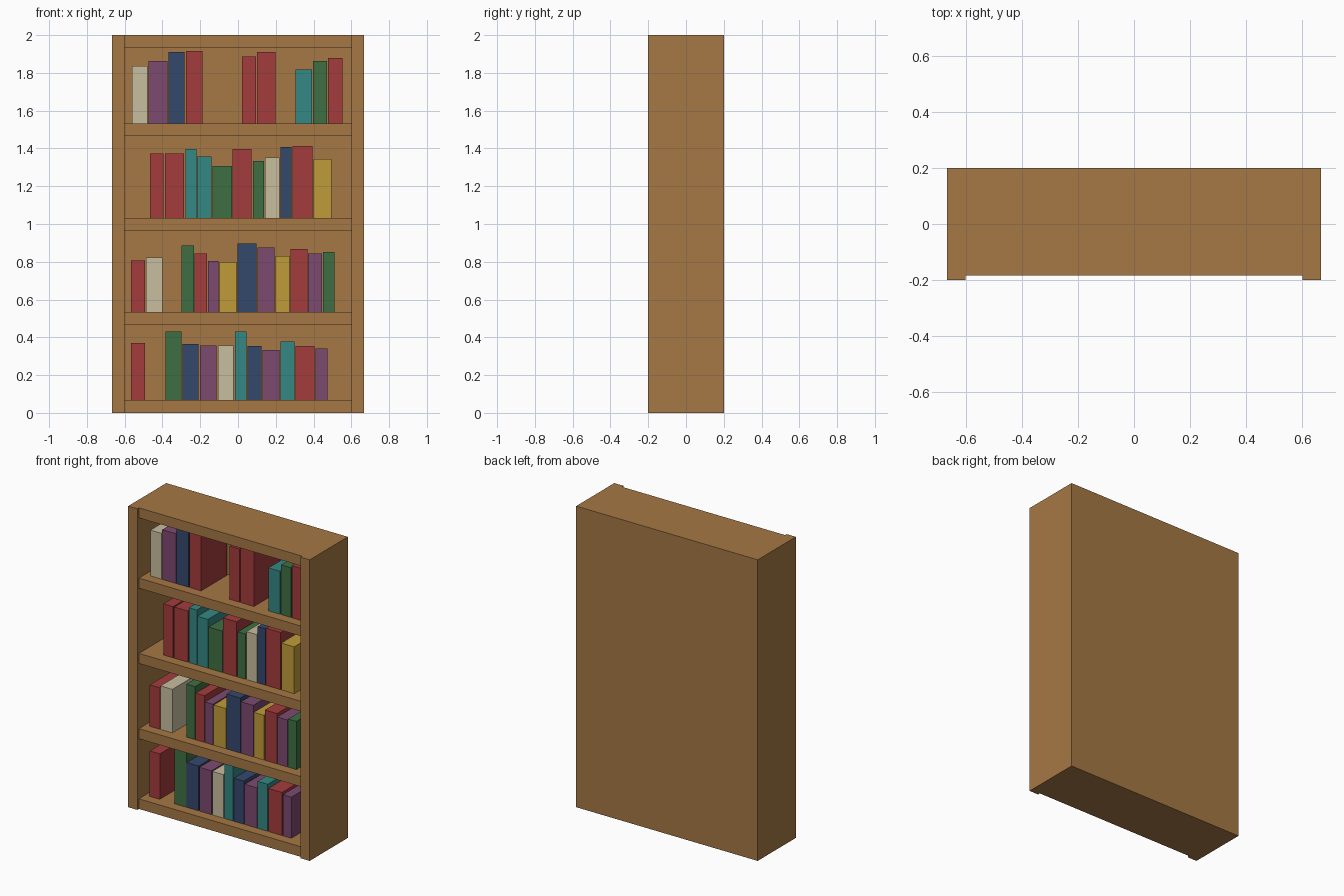
import bpy, bmesh
from mathutils import Vector

if "Cube" in bpy.data.objects:
    bpy.data.objects.remove(bpy.data.objects["Cube"])


def material(name, hex_code):
    """Flat material from an sRGB hex colour, stored as linear."""
    rgb = [int(hex_code[i:i + 2], 16) / 255 for i in (0, 2, 4)]
    lin = [c / 12.92 if c <= 0.04045 else ((c + 0.055) / 1.055) ** 2.4 for c in rgb]
    m = bpy.data.materials.new(name)
    m.diffuse_color = (*lin, 1)
    m.use_nodes = True
    m.node_tree.nodes["Principled BSDF"].inputs["Base Color"].default_value = m.diffuse_color
    return m


MATS = {n: material(n, h) for n, h in {
    "wood": "A67845", "cream": "C8BEA0", "purple": "7D4A70", "navy": "34486C",
    "red": "A43C3C", "teal": "348884", "green": "3F6F43", "yellow": "C09C38"}.items()}


def box(name, lo, hi, mat):
    """Axis-aligned box between two corners."""
    lo, hi = Vector(lo), Vector(hi)
    bm = bmesh.new()
    bmesh.ops.create_cube(bm, size=1)
    bmesh.ops.scale(bm, vec=hi - lo, verts=bm.verts)
    me = bpy.data.meshes.new(name)
    bm.to_mesh(me)
    bm.free()
    me.materials.append(MATS[mat])
    ob = bpy.data.objects.new(name, me)
    ob.location = (lo + hi) / 2
    bpy.context.collection.objects.link(ob)
    return ob


W, IN, D, H, T = 0.667, 0.6, 0.2, 2.0, 0.067
BACK = 0.167            # front face of the back panel
BOOK_Y = (-0.117, 0.157)

# Carcass: two sides, back panel, and boards set slightly back from the front
box("side_left", (-W, -D, 0), (-IN, D, H), "wood")
box("side_right", (IN, -D, 0), (W, D, H), "wood")
box("back_panel", (-IN, BACK, 0), (IN, D, H), "wood")
SHELF_TOPS = [T, 0.533, 1.033, 1.533]
for i, z in enumerate(SHELF_TOPS + [H]):
    name = "top_board" if z == H else f"shelf_{i + 1}"
    box(name, (-IN, -0.183, z - T), (IN, BACK, z), "wood")

# Books per shelf, bottom to top: colour, left, right, height
ROWS = [
    [("red", -.567, -.493, .302), ("green", -.385, -.298, .363), ("navy", -.295, -.208, .297),
     ("purple", -.202, -.113, .291), ("cream", -.107, -.023, .289), ("teal", -.017, .046, .365),
     ("navy", .051, .125, .286), ("purple", .131, .220, .267), ("teal", .226, .300, .312),
     ("red", .305, .405, .286), ("purple", .411, .474, .273)],
    [("red", -.567, -.493, .275), ("cream", -.488, -.401, .289), ("green", -.298, -.234, .352),
     ("red", -.229, -.165, .310), ("purple", -.160, -.102, .270), ("yellow", -.097, -.007, .267),
     ("navy", -.002, .099, .365), ("purple", .104, .194, .342), ("yellow", .199, .273, .297),
     ("red", .279, .368, .334), ("purple", .371, .445, .312), ("green", .450, .511, .320)],
    [("red", -.467, -.395, .340), ("red", -.387, -.287, .340), ("teal", -.279, -.221, .364),
     ("teal", -.216, -.139, .324), ("green", -.134, -.033, .274), ("red", -.028, .072, .364),
     ("green", .080, .138, .300), ("cream", .144, .220, .319), ("navy", .226, .284, .374),
     ("red", .289, .395, .380), ("yellow", .400, .495, .311)],
    [("cream", -.562, -.480, .304), ("purple", -.475, -.374, .330), ("navy", -.369, -.282, .378),
     ("red", -.276, -.189, .383), ("red", .020, .094, .354), ("red", .101, .199, .378),
     ("teal", .305, .392, .285), ("green", .397, .471, .330), ("red", .477, .553, .346)],
]
for r, (z, row) in enumerate(zip(SHELF_TOPS, ROWS), 1):
    for b, (col, x0, x1, h) in enumerate(row, 1):
        box(f"book_{r}_{b}", (x0, BOOK_Y[0], z), (x1, BOOK_Y[1], z + h), col)
